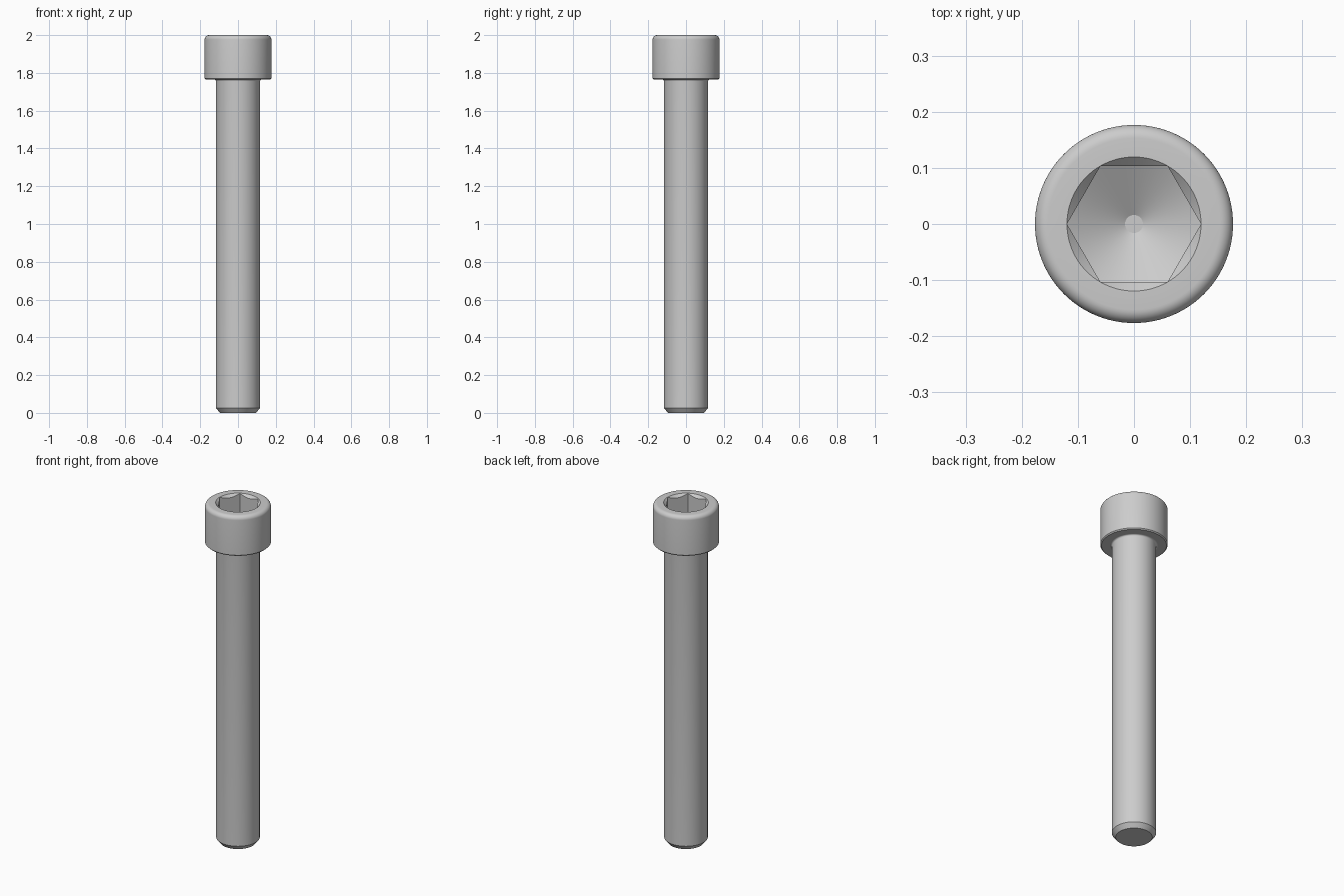
import bpy, bmesh
from math import sin, cos, pi, tan, radians

cube = bpy.data.objects.get("Cube")
if cube:
    bpy.data.objects.remove(cube, do_unlink=True)

SEG = 96
HEAD_R, HEAD_Z = 0.1765, 1.765
SHANK_R, NECK_FILLET = 0.1165, 0.009
HEX_FLAT = 0.1035
HEX_CORNER = HEX_FLAT / cos(pi / 6)
SOCKET_Z = 1.882
RIM_ROUND = 0.0235

steel = bpy.data.materials.new("grey steel")
steel.use_nodes = True
GREY = (0.604, 0.604, 0.604, 1)
steel.diffuse_color = GREY
steel.node_tree.nodes["Principled BSDF"].inputs["Base Color"].default_value = GREY


def circle(r, z):
    return lambda a: (r, z)


def hex_radius(a):
    """Hexagon radius at angle a, with corners on the x axis."""
    return HEX_FLAT / cos(a % (pi / 3) - pi / 6)


def arc(cr, cz, radius, start, end, steps=8):
    """Rings along a rounded edge, angles in degrees."""
    angles = [radians(start + (end - start) * i / steps) for i in range(steps + 1)]
    return [circle(cr + radius * cos(t), cz + radius * sin(t)) for t in angles]


def sweep(name, rings, cap_start=False, cap_end=False):
    """Skin a list of rings, each giving (radius, height) for an angle."""
    bm = bmesh.new()
    loops = []
    for ring in rings:
        loop = []
        for i in range(SEG):
            a = 2 * pi * i / SEG
            r, z = ring(a)
            loop.append(bm.verts.new((r * cos(a), r * sin(a), z)))
        loops.append(loop)
    for low, high in zip(loops, loops[1:]):
        for i in range(SEG):
            j = (i + 1) % SEG
            bm.faces.new((low[i], high[i], high[j], low[j]))
    if cap_start:
        bm.faces.new(loops[0])
    if cap_end:
        bm.faces.new(list(reversed(loops[-1])))
    bmesh.ops.remove_doubles(bm, verts=bm.verts, dist=1e-5)
    mesh = bpy.data.meshes.new(name)
    bm.to_mesh(mesh)
    bm.free()
    mesh.materials.append(steel)
    obj = bpy.data.objects.new(name, mesh)
    bpy.context.collection.objects.link(obj)
    bpy.ops.object.select_all(action="DESELECT")
    obj.select_set(True)
    bpy.context.view_layer.objects.active = obj
    bpy.ops.object.shade_smooth_by_angle(angle=radians(28))
    return obj


# Hex socket: flat tip, drilled cone, hex walls, then a conical lead-in
def cone_z(r):
    return SOCKET_Z - (HEX_CORNER - r) * tan(radians(30))


socket = [
    circle(0.016, cone_z(0.016)),
    lambda a: (hex_radius(a), cone_z(hex_radius(a))),
    lambda a: (hex_radius(a), 2 - (HEX_CORNER - hex_radius(a))),
    circle(HEX_CORNER, 2),
]

# Head: rounded top rim, straight side, small bevel, flat underside
outside = arc(HEAD_R - RIM_ROUND, 2 - RIM_ROUND, RIM_ROUND, 90, 0)
underside = [
    circle(HEAD_R, HEAD_Z + 0.006),
    circle(HEAD_R - 0.006, HEAD_Z),
    circle(SHANK_R + NECK_FILLET, HEAD_Z),
]
sweep("socket_head", socket + outside + underside, cap_start=True)

# Shank: fillet under the head, plain cylinder, chamfered tip
neck = arc(SHANK_R + NECK_FILLET, HEAD_Z - NECK_FILLET, NECK_FILLET, 90, 180)
tip = [circle(SHANK_R, 0.026), circle(0.096, 0)]
sweep("shank", neck + tip, cap_end=True)
